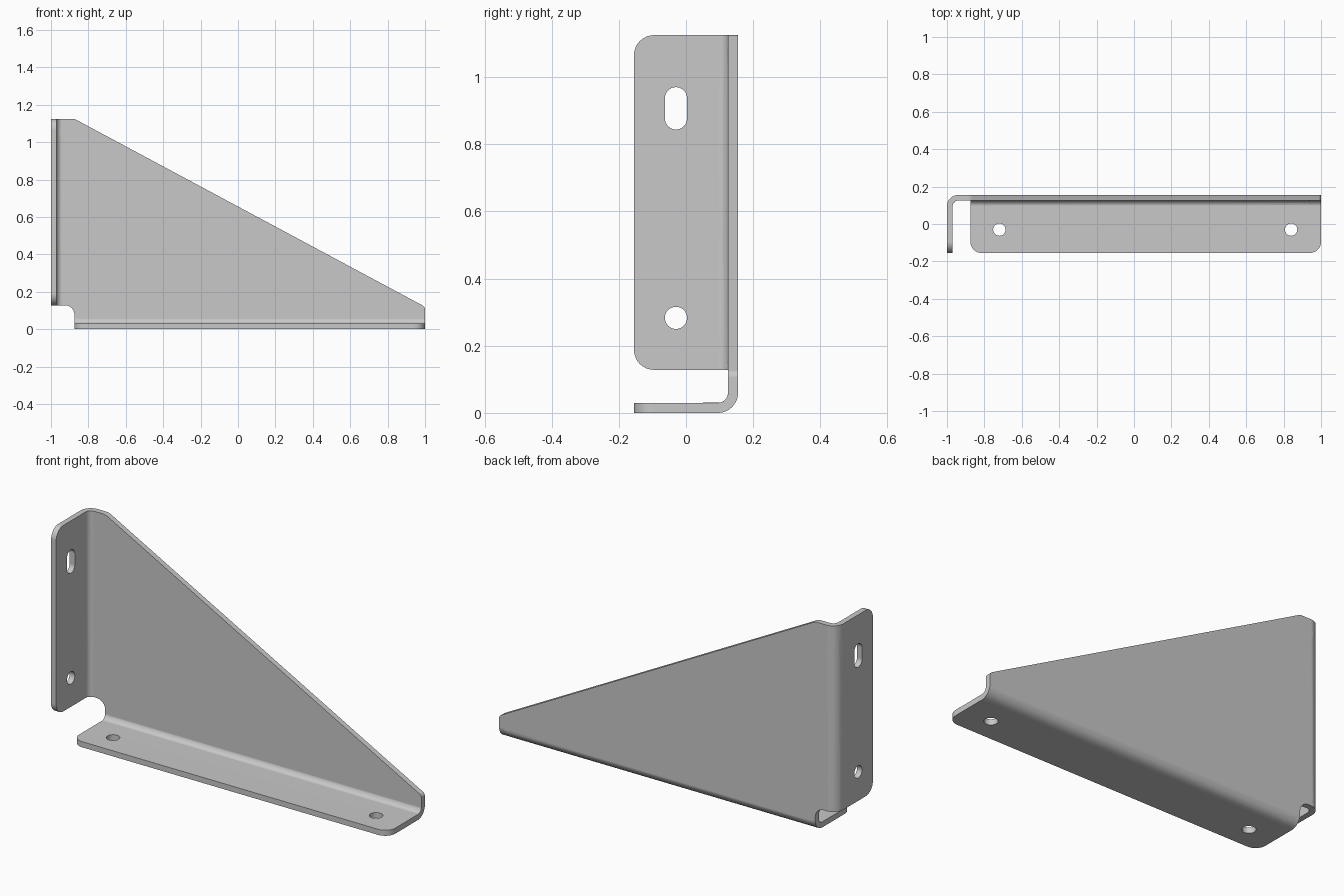
import bpy
import bmesh
from math import pi, sin, cos
from mathutils import Vector

cube = bpy.data.objects.get("Cube")
if cube:
    bpy.data.objects.remove(cube, do_unlink=True)

# Sheet dimensions
THICK = 0.03
BEND = 0.06                  # outer bend radius
ARC = BEND * pi / 2
BACK = 0.155                 # outer face of the web
FLANGE = 0.25                # straight part of each flange
LEFT, BOTTOM = -0.94, 0.06   # bend lines on the flat sheet
STEPS = 12


def rounded(corners, n=8):
    """Closed outline from (x, z, radius) corners."""
    pts = []
    for i, (x, z, r) in enumerate(corners):
        p = Vector((x, z))
        a = (Vector(corners[i - 1][:2]) - p).normalized()
        b = (Vector(corners[(i + 1) % len(corners)][:2]) - p).normalized()
        half = a.angle(b) / 2
        mid = (a + b).normalized()
        centre = p + mid * r / sin(half)
        # Sweep from one tangent point to the other
        side = a - mid * a.dot(mid)
        side.normalize()
        for k in range(n + 1):
            t = (pi / 2 - half) * (1 - 2 * k / n)
            pts.append(centre + r * (side * sin(t) - mid * cos(t)))
    return pts


def hole(x, z, w, h):
    r = min(w, h) * 0.999
    return rounded([(x - w, z - h, r), (x + w, z - h, r),
                    (x + w, z + h, r), (x - w, z + h, r)])


def fold(s, depth):
    """Distance past a bend line -> (offset beyond the line, y)."""
    r = BEND - depth
    if s <= 0:
        return s, BACK - depth
    if s < ARC:
        return r * sin(s / BEND), BACK - BEND + r * cos(s / BEND)
    return r, BACK - BEND - (s - ARC)


# Flat pattern: web, side flange, bottom flange and corner relief
x_end = LEFT - ARC - FLANGE
z_end = BOTTOM - ARC - FLANGE
x_hole = LEFT - ARC - FLANGE / 2
z_hole = BOTTOM - ARC - FLANGE / 2
R = 0.033
loops = [
    rounded([(x_end, 1.125, 0.06), (-0.875, 1.125, 0.05), (1, 0.12, 0.025),
             (1, z_end, 0.06), (-0.875, z_end, 0.06),
             (-0.875, 0.128, 0.05), (x_end, 0.128, 0.06)]),
    hole(x_hole, 0.907, R, 0.063),
    hole(x_hole, 0.283, R, R),
    hole(-0.72, z_hole, R, R),
    hole(0.84, z_hole, R, R),
]

bm = bmesh.new()
for loop in loops:
    vs = [bm.verts.new((p.x, 0, p.y)) for p in loop]
    for i, v in enumerate(vs):
        bm.edges.new((vs[i - 1], v))
bmesh.ops.remove_doubles(bm, verts=bm.verts[:], dist=0.0005)
bmesh.ops.triangle_fill(bm, edges=bm.edges[:], use_beauty=True, normal=(0, -1, 0))

# Cut strips along both bends
for k in range(STEPS + 1):
    d = ARC * k / STEPS
    for co, no in (((LEFT - d, 0, 0), (1, 0, 0)), ((0, 0, BOTTOM - d), (0, 0, 1))):
        bmesh.ops.bisect_plane(bm, geom=bm.verts[:] + bm.edges[:] + bm.faces[:],
                               dist=1e-5, plane_co=co, plane_no=no)

# Thicken the flat sheet (y holds the depth), then fold it
ext = bmesh.ops.extrude_face_region(bm, geom=bm.faces[:], use_keep_orig=True)
for v in ext["geom"]:
    if isinstance(v, bmesh.types.BMVert):
        v.co.y = THICK
for v in bm.verts:
    x, depth, z = v.co
    if x < LEFT - 1e-5:
        off, y = fold(LEFT - x, depth)
        v.co = (LEFT - off, y, z)
    else:
        off, y = fold(BOTTOM - z, depth)
        v.co = (x, y, BOTTOM - off)
bmesh.ops.dissolve_limit(bm, angle_limit=0.01, verts=bm.verts[:], edges=bm.edges[:])
bmesh.ops.recalc_face_normals(bm, faces=bm.faces[:])

mesh = bpy.data.meshes.new("folded_bracket")
bm.to_mesh(mesh)
bm.free()
bracket = bpy.data.objects.new("folded_bracket", mesh)
bpy.context.collection.objects.link(bracket)

# Plain grey metal
grey = bpy.data.materials.new("grey_metal")
grey.use_nodes = True
colour = (0.58, 0.58, 0.58, 1)
grey.diffuse_color = colour
grey.node_tree.nodes["Principled BSDF"].inputs["Base Color"].default_value = colour
mesh.materials.append(grey)

# Smooth bends, crisp sheet edges
bpy.ops.object.select_all(action='DESELECT')
bracket.select_set(True)
bpy.context.view_layer.objects.active = bracket
bpy.ops.object.shade_smooth_by_angle(angle=pi / 6)
weighted = bracket.modifiers.new("weighted_normals", 'WEIGHTED_NORMAL')
weighted.keep_sharp = True
